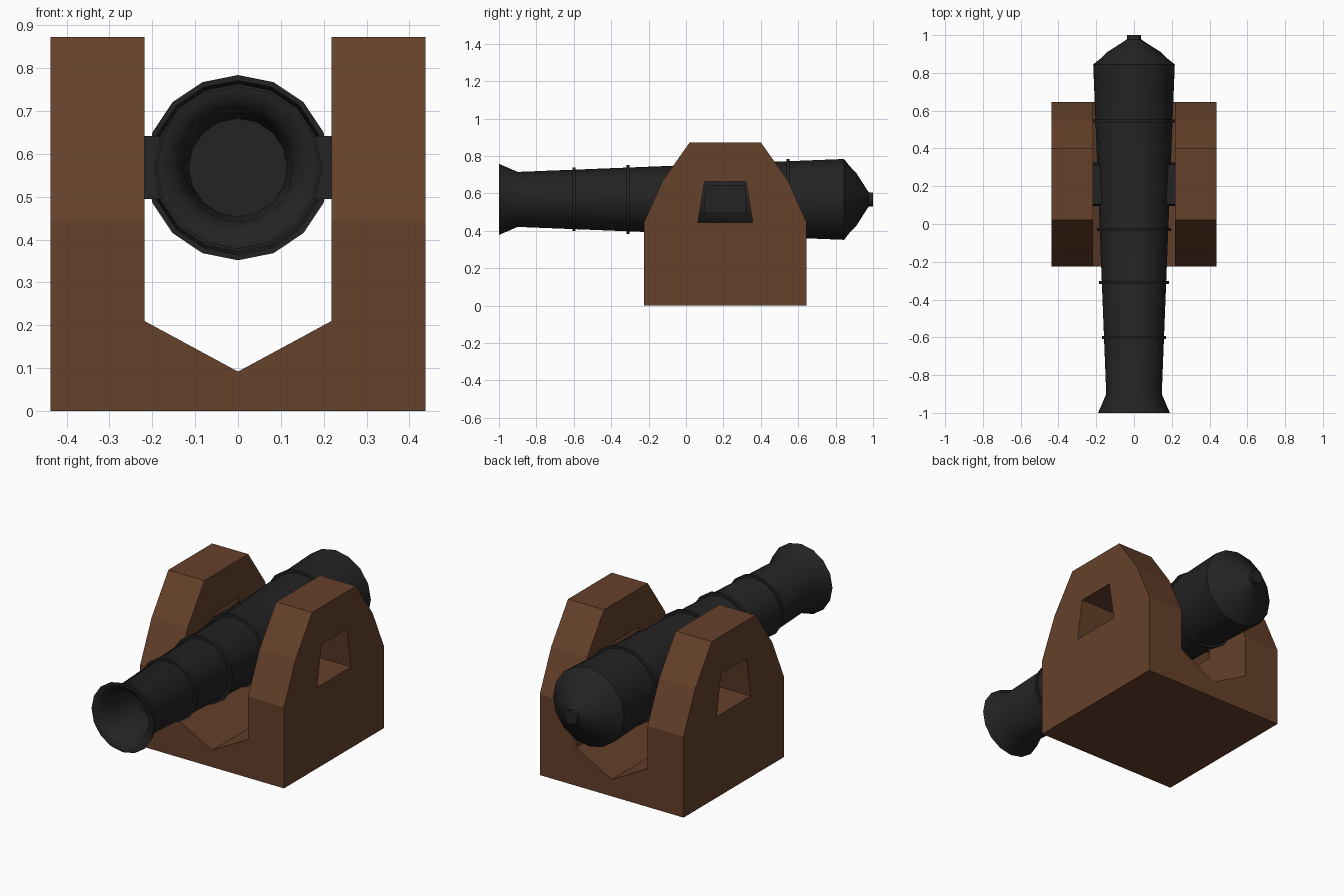
import bpy, bmesh, math

if "Cube" in bpy.data.objects:
    bpy.data.objects.remove(bpy.data.objects["Cube"])

AXIS_Z = 0.568   # height of the barrel axis
MID_Y = 0.21     # middle of the carriage


def material(name, rgb):
    m = bpy.data.materials.new(name)
    m.diffuse_color = (*rgb, 1)
    m.use_nodes = True
    m.node_tree.nodes["Principled BSDF"].inputs["Base Color"].default_value = m.diffuse_color
    return m


wood = material("wood", (0.13, 0.052, 0.023))
iron = material("iron", (0.017, 0.017, 0.017))


def finish(name, bm, mat):
    bmesh.ops.recalc_face_normals(bm, faces=bm.faces)
    me = bpy.data.meshes.new(name)
    bm.to_mesh(me)
    bm.free()
    me.materials.append(mat)
    ob = bpy.data.objects.new(name, me)
    bpy.context.collection.objects.link(ob)
    return ob


def prism(name, pts, axis, lo, hi, mat):
    """Extrude a 2D outline along x (points are y,z) or y (points are x,z)."""
    bm = bmesh.new()
    place = (lambda p: (lo, p[0], p[1])) if axis == "x" else (lambda p: (p[0], lo, p[1]))
    face = bm.faces.new([bm.verts.new(place(p)) for p in pts])
    ext = bmesh.ops.extrude_face_region(bm, geom=[face])["geom"]
    d = hi - lo
    bmesh.ops.translate(bm, verts=[v for v in ext if isinstance(v, bmesh.types.BMVert)],
                        vec=(d, 0, 0) if axis == "x" else (0, d, 0))
    return finish(name, bm, mat)


def lathe(name, profile, mat, closed=False, sides=16):
    """Revolve (y, radius) points around the barrel axis."""
    bm = bmesh.new()
    rings = []
    for y, r in profile:
        rings.append([bm.verts.new((r * math.sin(a), y, AXIS_Z + r * math.cos(a)))
                      for a in (2 * math.pi * i / sides for i in range(sides))])
    pairs = list(zip(rings, rings[1:]))
    if closed:
        pairs.append((rings[-1], rings[0]))
    else:
        bm.faces.new(rings[0])
        bm.faces.new(rings[-1])
    for a, b in pairs:
        for i in range(sides):
            j = (i + 1) % sides
            bm.faces.new((a[i], a[j], b[j], b[i]))
    ob = finish(name, bm, mat)
    bpy.ops.object.select_all(action="DESELECT")
    ob.select_set(True)
    bpy.context.view_layer.objects.active = ob
    bpy.ops.object.shade_smooth_by_angle(angle=math.radians(40))
    return ob


# Carriage: side outline across the full width, with a V-bottomed slot and trunnion windows
half = [(0.435, 0), (0.435, 0.445), (0.335, 0.668), (0.19, 0.873)]
outline = [(MID_Y + w, z) for w, z in half] + [(MID_Y - w, z) for w, z in reversed(half)]
carriage = prism("carriage", outline, "x", -0.437, 0.437, wood)

slot = prism("slot_cutter", [(0, 0.092), (0.218, 0.21), (0.218, 1.1), (-0.218, 1.1), (-0.218, 0.21)],
             "y", -0.5, 0.9, wood)
window = prism("window_cutter", [(MID_Y - 0.147, 0.445), (MID_Y + 0.147, 0.445),
                                 (MID_Y + 0.11, 0.665), (MID_Y - 0.11, 0.665)],
               "x", -0.6, 0.6, wood)
for cutter in (slot, window):
    mod = carriage.modifiers.new(cutter.name, "BOOLEAN")
    mod.operation = "DIFFERENCE"
    mod.solver = "EXACT"
    mod.object = cutter
    cutter.hide_render = True
    cutter.hide_viewport = True

# Barrel: bore, flared muzzle, tapered tube, domed breech and knob
lathe("barrel", [(-0.72, 0.115), (-0.95, 0.128), (-0.985, 0.15), (-1.0, 0.178), (-1.0, 0.19),
                 (-0.9, 0.147), (0.845, 0.216), (0.875, 0.178), (0.91, 0.142),
                 (0.97, 0.048), (0.978, 0.038), (1.0, 0.038)], iron)

# Reinforcing bands
for n, (y, r) in enumerate([(-0.6, 0.17), (-0.31, 0.184), (-0.03, 0.196), (0.545, 0.216)]):
    lathe(f"band_{n + 1}", [(y - 0.008, r - 0.03), (y - 0.008, r), (y + 0.008, r), (y + 0.008, r - 0.03)],
          iron, closed=True)

# Trunnion block carrying the barrel between the cheeks
prism("trunnions", [(MID_Y - 0.115, 0.495), (MID_Y + 0.115, 0.495),
                    (MID_Y + 0.105, 0.642), (MID_Y - 0.105, 0.642)], "x", -0.219, 0.219, iron)
